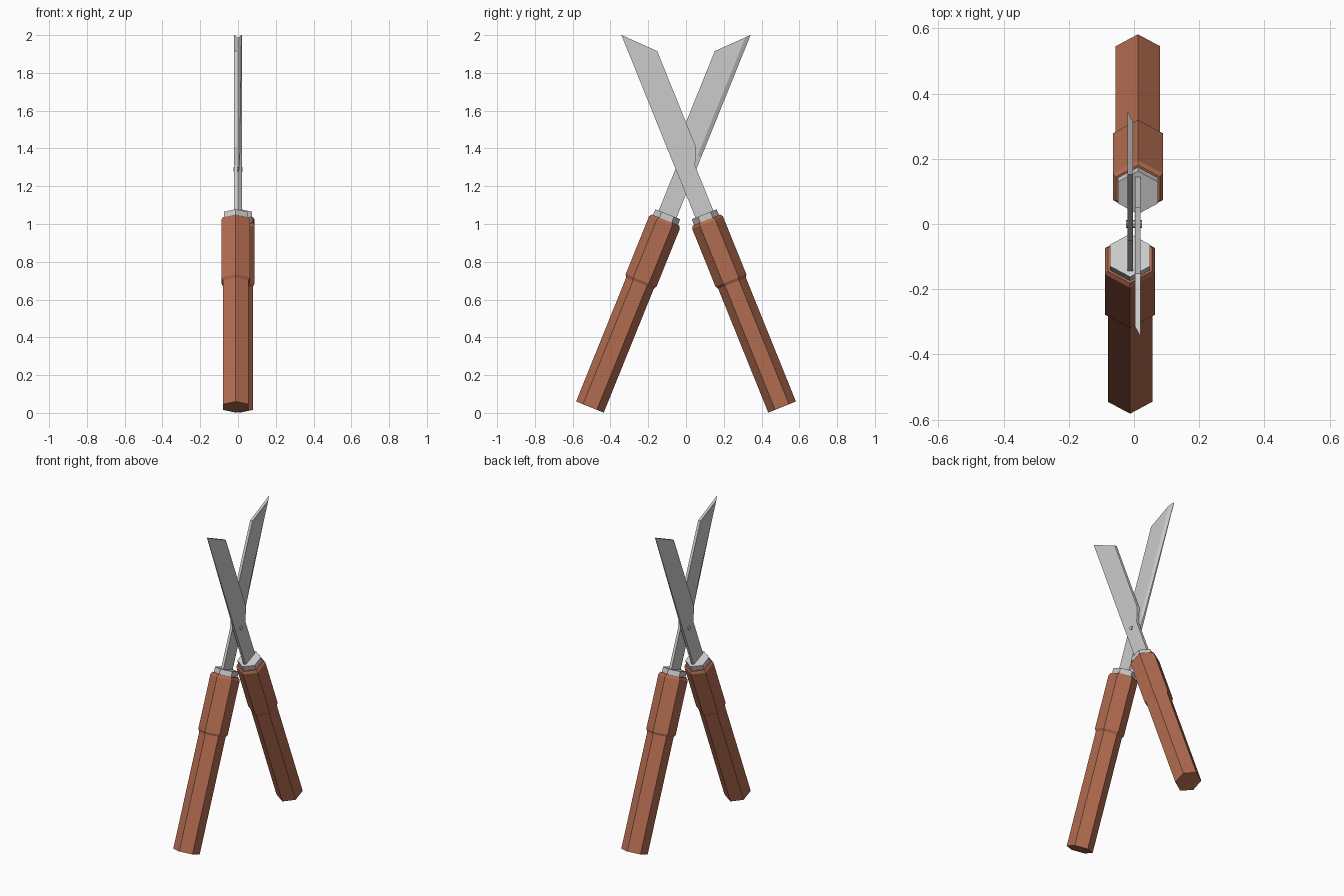
import bpy, bmesh, math
from mathutils import Matrix

if "Cube" in bpy.data.objects:
    bpy.data.objects.remove(bpy.data.objects["Cube"])

PIVOT_Z, LEAN, OFFSET = 1.29, math.radians(22), 0.012

wood = bpy.data.materials.new("brown_wood")
wood.diffuse_color = (0.45, 0.15, 0.08, 1)
wood.use_nodes = True
wood.node_tree.nodes["Principled BSDF"].inputs["Base Color"].default_value = wood.diffuse_color


def place(side):
    # lean about the pivot; the second half is the first turned 180 degrees
    return (Matrix.Rotation(math.pi * side, 4, 'Z') @ Matrix.Translation((0, 0, PIVOT_Z))
            @ Matrix.Rotation(LEAN, 4, 'X'))


def loft(name, rings, side, mat=None):
    bm = bmesh.new()
    loops = [[bm.verts.new(p) for p in ring] for ring in rings]
    n = len(loops[0])
    for a, b in zip(loops, loops[1:]):
        for i in range(n):
            j = (i + 1) % n
            bm.faces.new((a[i], a[j], b[j], b[i]))
    bm.faces.new(loops[0][::-1])
    bm.faces.new(loops[-1])
    bmesh.ops.recalc_face_normals(bm, faces=bm.faces)
    bm.transform(place(side))
    me = bpy.data.meshes.new(name)
    bm.to_mesh(me)
    bm.free()
    ob = bpy.data.objects.new(name, me)
    bpy.context.collection.objects.link(ob)
    if mat:
        me.materials.append(mat)


def hexagon(r, z):
    # corners along y, flats facing x
    return [(OFFSET + r * math.sin(k * math.pi / 3), r * math.cos(k * math.pi / 3), z)
            for k in range(6)]


for side, tag in enumerate(("a", "b")):
    # stepped wooden handle
    loft("handle_" + tag, [hexagon(r, z) for r, z in (
        (0.079, -1.358), (0.079, -0.65), (0.088, -0.635),
        (0.088, -0.305), (0.078, -0.29))], side, wood)
    # metal collar
    loft("collar_" + tag, [hexagon(0.071, -0.30), hexagon(0.071, -0.257)], side)
    # tang
    loft("tang_" + tag, [[(x, y, z) for x, y in ((0.003, -0.05), (0.02, -0.05),
                                               (0.02, 0.052), (0.003, 0.052))]
                         for z in (-0.27, 0.0)], side)
    # blade: widens past the pivot, thins to a cutting edge at the tip
    loft("blade_" + tag, [
        [(a, -0.051, z0), (0.02, -0.051, z0), (0.02, y1, z1), (0.003, y1, z1), (0.003, yb, zb)]
        for a, z0, y1, z1, yb, zb in (
            (0.003, 0.0, 0.052, 0.0, -0.035, 0.0),
            (0.009, 0.09, 0.093, 0.09, -0.03, 0.09),
            (0.018, 0.787, 0.093, 0.637, -0.03, 0.765))], side)

# pivot pin
bpy.ops.mesh.primitive_cylinder_add(vertices=8, radius=0.012, depth=0.05,
                                    location=(0, 0, PIVOT_Z), rotation=(0, math.pi / 2, 0))
bpy.context.object.name = "pivot_pin"
